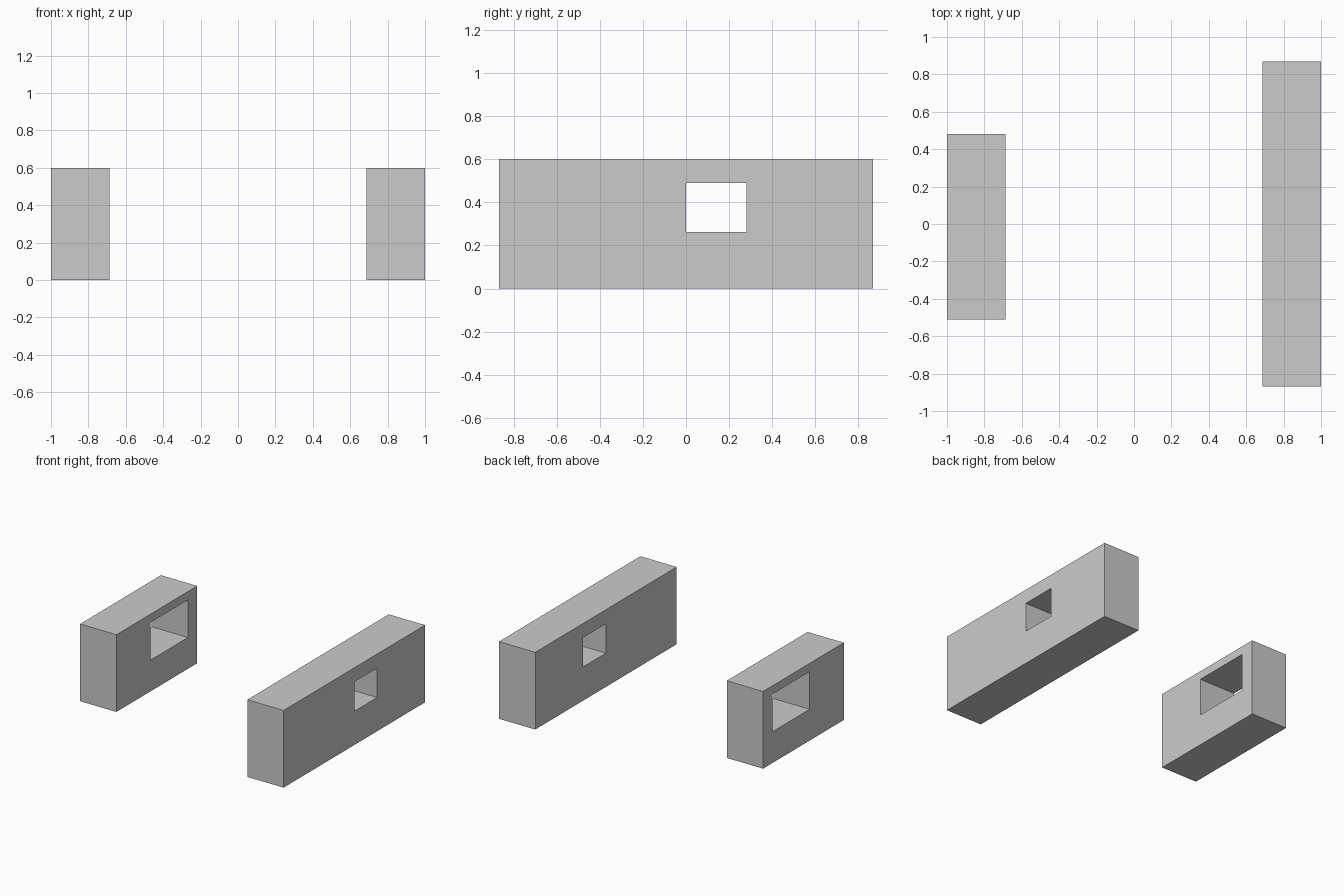
import bpy
import bmesh

if "Cube" in bpy.data.objects:
    bpy.data.objects.remove(bpy.data.objects["Cube"])


def wall_with_window(name, x, y, z, win_y, win_z):
    """Solid wall with a rectangular window running through it along x."""
    def loop(bm, px, ys, zs):
        return [bm.verts.new((px, a, b)) for a, b in
                ((ys[0], zs[0]), (ys[1], zs[0]), (ys[1], zs[1]), (ys[0], zs[1]))]

    bm = bmesh.new()
    outer = [loop(bm, px, y, z) for px in x]
    inner = [loop(bm, px, win_y, win_z) for px in x]
    # rings in order: outer left, outer right, window right, window left
    rings = [outer[0], outer[1], inner[1], inner[0]]
    for r in range(4):
        a, b = rings[r], rings[(r + 1) % 4]
        for i in range(4):
            j = (i + 1) % 4
            bm.faces.new((a[i], a[j], b[j], b[i]))
    bmesh.ops.recalc_face_normals(bm, faces=bm.faces)
    mesh = bpy.data.meshes.new(name)
    bm.to_mesh(mesh)
    bm.free()
    obj = bpy.data.objects.new(name, mesh)
    bpy.context.collection.objects.link(obj)
    return obj


# Short wall with the large window
wall_with_window("short_wall", (-1.0, -0.688), (-0.51, 0.482), (0, 0.6),
                 (-0.09, 0.368), (0.243, 0.535))
# Long wall with the small window
wall_with_window("long_wall", (0.688, 1.0), (-0.868, 0.868), (0, 0.6),
                 (0.0, 0.28), (0.262, 0.49))
